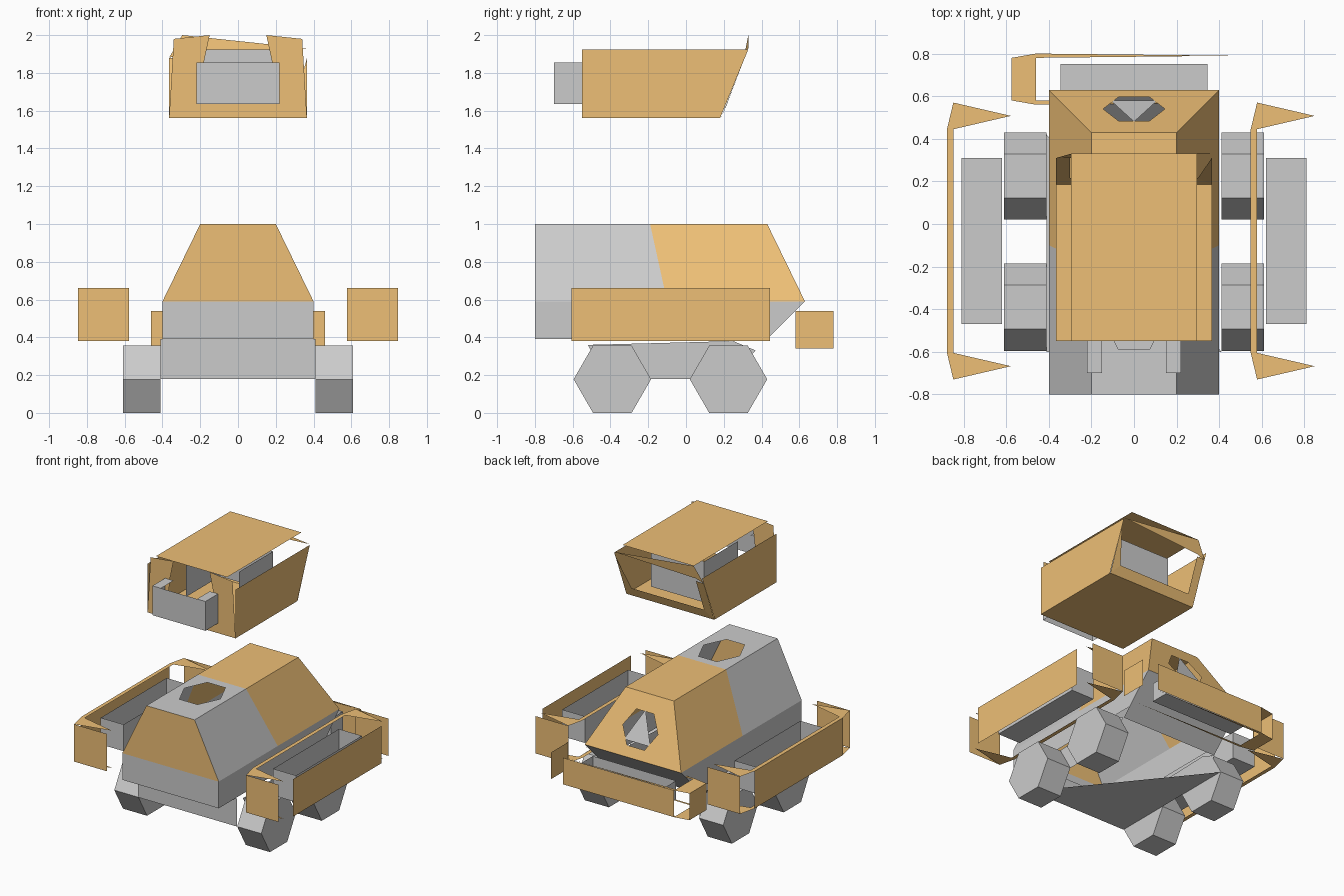
import bpy, bmesh, math
from mathutils import Vector

if "Cube" in bpy.data.objects:
    bpy.data.objects.remove(bpy.data.objects["Cube"])

orange = bpy.data.materials.new("orange_paint")
orange.diffuse_color = (0.85, 0.52, 0.18, 1)
orange.use_nodes = True
orange.node_tree.nodes["Principled BSDF"].inputs["Base Color"].default_value = orange.diffuse_color


def surface(name, polys, mat=None):
    """Object from a list of polygons (each a list of 3D points)."""
    bm = bmesh.new()
    for poly in polys:
        bm.faces.new([bm.verts.new(p) for p in poly])
    bmesh.ops.remove_doubles(bm, verts=bm.verts, dist=1e-4)
    me = bpy.data.meshes.new(name)
    bm.to_mesh(me)
    bm.free()
    ob = bpy.data.objects.new(name, me)
    bpy.context.collection.objects.link(ob)
    if mat:
        me.materials.append(mat)
    return ob


def rect_x(x, y0, y1, z0, z1):
    return [(x, y0, z0), (x, y1, z0), (x, y1, z1), (x, y0, z1)]


def rect_y(y, x0, x1, z0, z1):
    return [(x0, y, z0), (x1, y, z0), (x1, y, z1), (x0, y, z1)]


def rect_z(z, x0, x1, y0, y1):
    return [(x0, y0, z), (x1, y0, z), (x1, y1, z), (x0, y1, z)]


def holed(lo, hi, hw_lo, hw_hi, c, rx, ry):
    """Trapezoid between points lo and hi on the centre plane, with a six-sided hole."""
    lo, hi = Vector(lo), Vector(hi)
    mid = lo.lerp(hi, c)
    hw = hw_lo + (hw_hi - hw_lo) * c
    X = Vector((1, 0, 0))
    polys = []
    for end, w, t in ((lo, hw_lo, c - ry), (hi, hw_hi, c + ry)):
        e = lo.lerp(hi, t)
        polys.append([mid - X * hw, mid - X * rx, e - X * rx * .5, e + X * rx * .5,
                      mid + X * rx, mid + X * hw, end + X * w, end - X * w])
    return polys


# Cabin: split grey and orange shell
for side, s in (("left", -1), ("right", 1)):
    surface(side + "_cabin_front", [[(s*.4, -.8, .59), (s*.4, -.1, .59), (s*.2, -.19, 1), (s*.2, -.8, 1)]])
    surface(side + "_cabin_rear", [[(s*.4, -.1, .59), (s*.4, .63, .59), (s*.2, .43, 1), (s*.2, -.19, 1)]], orange)
surface("front_window", [[(-.4, -.8, .59), (.4, -.8, .59), (.2, -.8, 1), (-.2, -.8, 1)]], orange)
surface("roof_front", holed((0, -.8, 1), (0, -.19, 1), .2, .2, .62, .15, .27))
surface("roof_rear", [rect_z(1, -.2, .2, -.19, .43)], orange)
surface("back_slope", holed((0, .63, .59), (0, .43, 1), .4, .2, .45, .145, .28), orange)
surface("back_hatch", [[(-.11, .58, .69), (.11, .58, .69), (0, .48, .9)]])

# Lower body band, open underneath
surface("lower_body", [
    rect_y(-.8, -.4, .4, .39, .59),
    [(-.4, .63, .59), (.4, .63, .59), (.4, .37, .33), (-.4, .37, .33)],
] + [[(s*.4, -.8, .39), (s*.4, .43, .39), (s*.4, .63, .59), (s*.4, -.8, .59)] for s in (-1, 1)])

# Chassis: front plate, side plates and half floor
surface("chassis", [
    rect_y(-.6, -.41, .41, .18, .39),
    [(-.41, -.6, .18), (.41, -.6, .18), (-.41, .42, .18)],
] + [[(s*.405, -.42, .18), (s*.405, .2, .18), (s*.405, .37, .33), (s*.405, .25, .38), (s*.405, -.52, .36)]
     for s in (-1, 1)])

# Six-sided wheels
for end, y in (("front", -.39), ("back", .225)):
    for side, s in (("left", -1), ("right", 1)):
        bpy.ops.mesh.primitive_cylinder_add(vertices=6, radius=.205, depth=.2,
                                            location=(s*.51, y, .178), rotation=(0, math.pi/2, 0))
        w = bpy.context.object
        w.name = f"{end}_{side}_wheel"
        w.rotation_euler = (math.pi/2, math.pi/6, math.pi/2)


def crate(name, cx, cy, hx, hy, z0, z1, px, py, panels):
    """Open crate: loose panels round a rim (hx, hy = outer half size, px, py = corner inset)."""
    x0, x1, y0, y1 = cx - hx, cx + hx, cy - hy, cy + hy
    faces = {"-x": rect_x(x0, y0 + py, y1 - py, z0, z1), "+x": rect_x(x1, y0 + py, y1 - py, z0, z1),
             "-y": rect_y(y0, x0 + px, x1 - px, z0, z1), "+y": rect_y(y1, x0 + px, x1 - px, z0, z1)}
    polys = [faces[k] for k in panels]
    for z in (z0, z1):
        polys.append([(x0, y0 + py, z), (x0 + px, y0 + py, z), (x0 + px, y1 - py, z), (x0, y1 - py, z)])
        for ye, d in ((y0, 1), (y1, -1)):
            polys.append([(x0, ye + d*py, z), (x0 + px, ye, z), (x1 - px, ye + d*py/2, z), (x0 + px, ye + d*py, z)])
    surface(name, polys, orange)


def tray(name, x0, x1, y0, y1, z0, z1):
    surface(name, [rect_z(z0, x0, x1, y0, y1), rect_x(x0, y0, y1, z0, z1), rect_x(x1, y0, y1, z0, z1),
                   rect_y(y0, x0, x1, z0, z1), rect_y(y1, x0, x1, z0, z1)])


# Side and back crates with grey trays inside
crate("left_crate", -.713, -.08, .165, .65, .38, .66, .03, .125, ("-x", "-y", "+y"))
crate("right_crate", .713, -.08, .165, .65, .38, .66, .03, .125, ("+x", "-y", "+y"))
crate("back_crate", 0, .68, .575, .12, .34, .54, .115, .02, ("-x", "+x", "+y"))
tray("left_tray", -.81, -.62, -.47, .31, .42, .62)
tray("right_tray", .62, .81, -.47, .31, .42, .62)
tray("back_tray", -.345, .345, .61, .75, .37, .51)

# Floating roof box: lid, floor and side walls
surface("roof_box_lid", [rect_z(2, -.295, .295, -.55, .33)], orange)
surface("roof_box_floor", [rect_z(1.56, -.365, .365, -.55, .185)], orange)
surface("roof_box_walls", [
    [(s*.365, -.55, 1.56), (s*.365, .18, 1.56), (s*.365, .33, 1.925), (s*.365, -.55, 1.925)]
    for s in (-1, 1)], orange)
# Front frame with open middle
surface("roof_box_front", [[(-.365, -.55, 1.56), (.365, -.55, 1.56), (.2, -.55, 1.64), (-.2, -.55, 1.64)]] + [
    [(s*.365, -.55, 1.56), (s*.2, -.55, 1.64), (s*.18, -.55, 1.86), (s*.15, -.55, 2), (s*.34, -.55, 1.98)]
    for s in (-1, 1)], orange)
# Slanted back rim
surface("roof_box_back", [
    [(-.365, .185, 1.56), (.365, .185, 1.56), (.3, .215, 1.63), (-.3, .215, 1.63)],
    [(-.365, .185, 1.56), (-.3, .215, 1.63), (-.3, .31, 1.88), (-.365, .31, 1.88)],
    [(.365, .185, 1.56), (.3, .215, 1.63), (.365, .31, 1.88)],
    [(-.365, .31, 1.88), (-.295, .33, 2), (.365, .33, 1.93), (-.3, .31, 1.9)]], orange)
# Grey drawer sticking out of the front, and inner lining
surface("roof_box_drawer", [rect_y(-.7, -.22, .22, 1.635, 1.855)]
        + [rect_x(s*.22, -.7, -.55, 1.635, 1.855) for s in (-1, 1)]
        + [rect_z(1.855, *sorted((s*.15, s*.22)), -.7, -.55) for s in (-1, 1)])
surface("roof_box_lining", [rect_y(.1, -.22, .22, 1.62, 1.925)]
        + [rect_x(s*.22, -.3, .1, 1.62, 1.925) for s in (-1, 1)])
